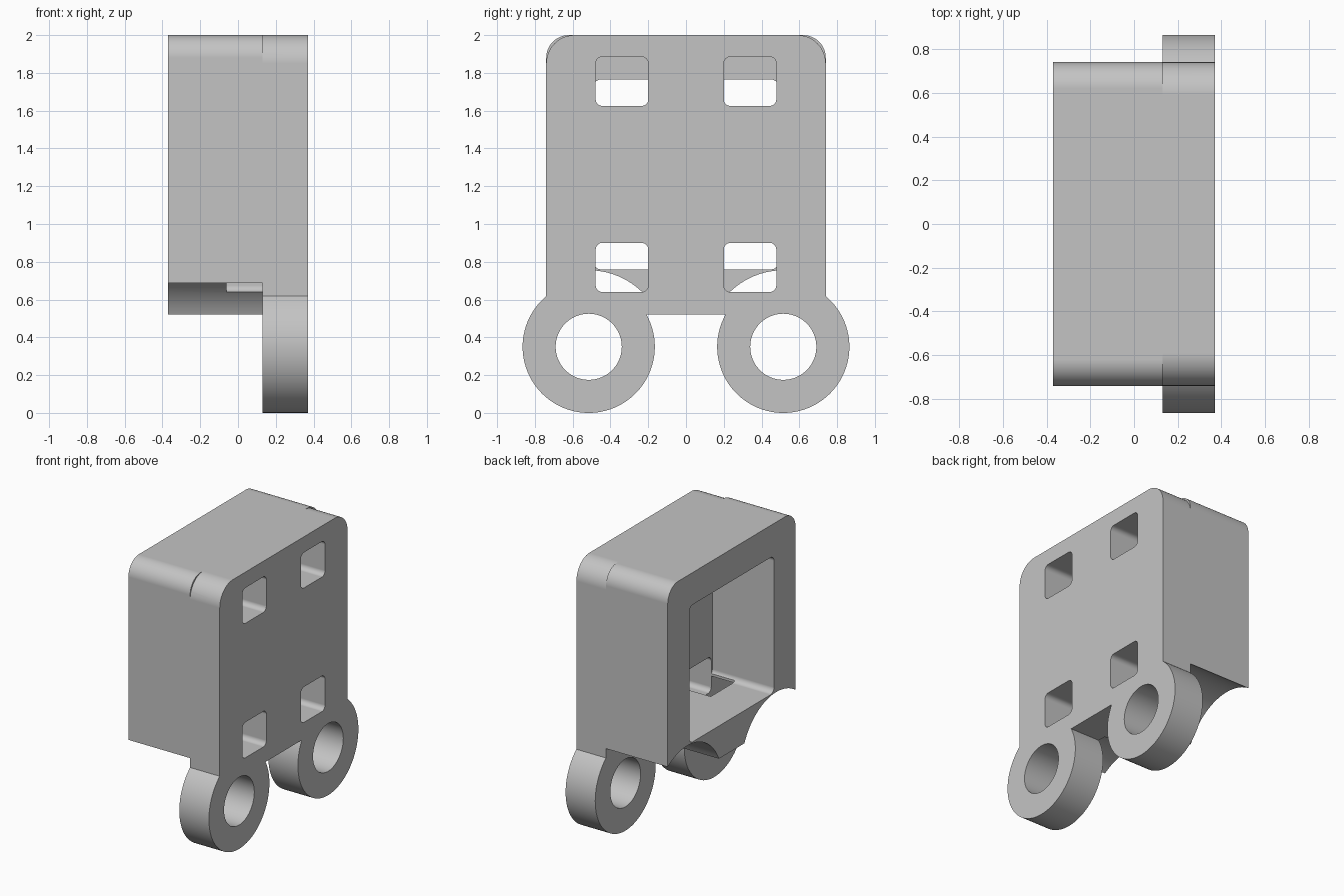
import bpy, bmesh
from math import sin, cos, pi, radians

cube = bpy.data.objects.get("Cube")
if cube:
    bpy.data.objects.remove(cube, do_unlink=True)

# Main dimensions
BACK, STEP, FACE = -0.37, 0.13, 0.37      # x layers: open side, plate start, plate face
HALF, BOTTOM, TOP = 0.74, 0.52, 2.0
EYE_Y, EYE_Z, EYE_R, BORE_R, CLEAR_R = 0.515, 0.35, 0.35, 0.175, 0.405

grey = bpy.data.materials.new("plain grey")
grey.use_nodes = True
colour = (0.55, 0.55, 0.55, 1)
grey.diffuse_color = colour
grey.node_tree.nodes["Principled BSDF"].inputs["Base Color"].default_value = colour


def circle(y, z, r, n=96):
    return [(y + r * cos(2 * pi * i / n), z + r * sin(2 * pi * i / n)) for i in range(n)]


def rounded(y0, y1, z0, z1, top, low=0, n=12):
    """Rectangle outline with separate top and bottom corner radii."""
    points = []
    corners = [(y1, z1, -1, -1, top), (y0, z1, 1, -1, top),
               (y0, z0, 1, 1, low), (y1, z0, -1, 1, low)]
    for k, (y, z, sy, sz, r) in enumerate(corners):
        steps = n if r else 0
        for i in range(steps + 1):
            a = pi / 2 * (k + i / n)
            if r:
                points.append((y + sy * r + r * cos(a), z + sz * r + r * sin(a)))
            else:
                points.append((y, z))
    return points


def prism(name, outline, x0, x1):
    """Extrude a y-z outline along x."""
    bm = bmesh.new()
    face = bm.faces.new([bm.verts.new((x0, y, z)) for y, z in outline])
    new = bmesh.ops.extrude_face_region(bm, geom=[face])["geom"]
    bmesh.ops.translate(bm, vec=(x1 - x0, 0, 0),
                        verts=[v for v in new if isinstance(v, bmesh.types.BMVert)])
    bmesh.ops.recalc_face_normals(bm, faces=bm.faces)
    mesh = bpy.data.meshes.new(name)
    bm.to_mesh(mesh)
    bm.free()
    mesh.materials.append(grey)
    ob = bpy.data.objects.new(name, mesh)
    bpy.context.collection.objects.link(ob)
    return ob


def combine(target, tool, operation):
    """Apply a boolean and discard the tool."""
    mod = target.modifiers.new("join", "BOOLEAN")
    mod.operation, mod.solver, mod.object = operation, "EXACT", tool
    bpy.context.view_layer.objects.active = target
    bpy.ops.object.modifier_apply(modifier=mod.name)
    bpy.data.objects.remove(tool, do_unlink=True)


# Housing: rounded block, hollow from the open side, relieved below for mating eyelets
body = prism("bracket_housing", rounded(-HALF, HALF, BOTTOM, TOP, 0.12), BACK, STEP)
combine(body, prism("cavity", rounded(-0.49, 0.49, 0.76, 1.765, 0.04, 0.04),
                    BACK - 0.1, STEP + 0.1), "DIFFERENCE")
for side in (-1, 1):
    combine(body, prism("clearance", circle(side * EYE_Y, EYE_Z, CLEAR_R),
                        BACK - 0.1, STEP + 0.1), "DIFFERENCE")

# Plate with two eyelets
plate = prism("plate", rounded(-HALF, HALF, BOTTOM, TOP, 0.15), STEP, FACE)
for side in (-1, 1):
    combine(plate, prism("eyelet", circle(side * EYE_Y, EYE_Z, EYE_R), STEP, FACE), "UNION")
for side in (-1, 1):
    combine(plate, prism("bore", circle(side * EYE_Y, EYE_Z, BORE_R),
                         STEP - 0.1, FACE + 0.1), "DIFFERENCE")
combine(body, plate, "UNION")

# Four slots through the plate and a short way into the housing
for side in (-1, 1):
    y0, y1 = sorted((side * 0.2, side * 0.478))
    for z in (0.64, 1.625):
        combine(body, prism("slot", rounded(y0, y1, z, z + 0.26, 0.035, 0.035),
                            -0.06, FACE + 0.1), "DIFFERENCE")

# Smooth curves, crisp edges
bpy.ops.object.select_all(action="DESELECT")
body.select_set(True)
bpy.context.view_layer.objects.active = body
bpy.ops.object.shade_smooth_by_angle(angle=radians(25))
weighted = body.modifiers.new("flat_faces", "WEIGHTED_NORMAL")
weighted.keep_sharp = True
